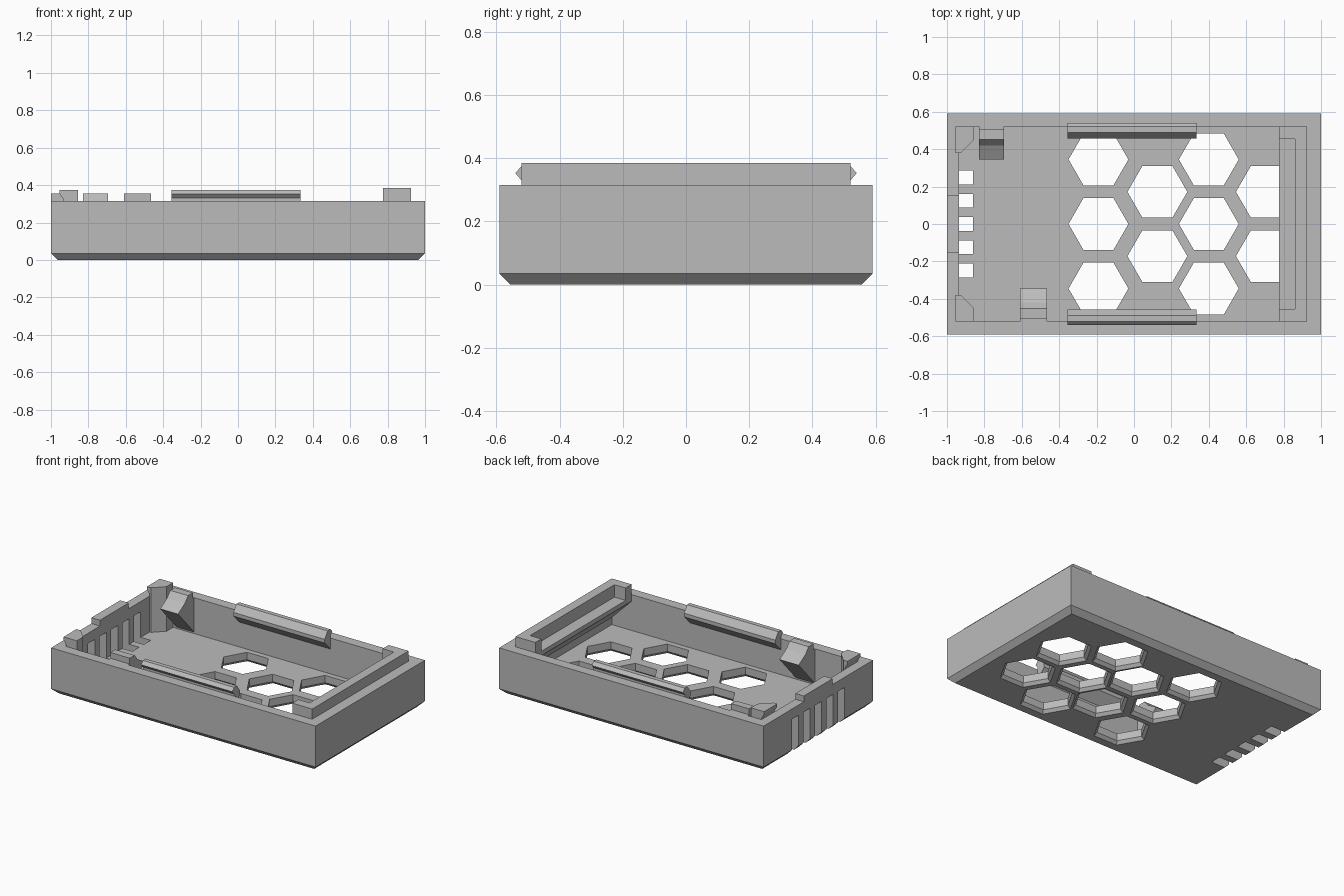
import bpy
import bmesh
from math import cos, sin, pi

cube = bpy.data.objects.get("Cube")
if cube:
    bpy.data.objects.remove(cube, do_unlink=True)

grey = bpy.data.materials.new("plain grey")
grey.use_nodes = True
GREY = (0.5, 0.5, 0.5, 1)
grey.diffuse_color = GREY
grey.node_tree.nodes["Principled BSDF"].inputs["Base Color"].default_value = GREY


def loft(name, *rings):
    """Closed solid skinned through matching rings of points."""
    bm = bmesh.new()
    loops = [[bm.verts.new(p) for p in ring] for ring in rings]
    n = len(loops[0])
    for a, b in zip(loops, loops[1:]):
        for i in range(n):
            j = (i + 1) % n
            bm.faces.new((a[i], a[j], b[j], b[i]))
    bm.faces.new(loops[0][::-1])
    bm.faces.new(loops[-1])
    bmesh.ops.recalc_face_normals(bm, faces=bm.faces)
    mesh = bpy.data.meshes.new(name)
    bm.to_mesh(mesh)
    bm.free()
    mesh.materials.append(grey)
    obj = bpy.data.objects.new(name, mesh)
    bpy.context.collection.objects.link(obj)
    return obj


def rect(x0, x1, y0, y1, z):
    return [(x0, y0, z), (x1, y0, z), (x1, y1, z), (x0, y1, z)]


def box(name, x0, x1, y0, y1, z0, z1):
    return loft(name, rect(x0, x1, y0, y1, z0), rect(x0, x1, y0, y1, z1))


def hexagon(x, y, r, z):
    return [(x + r * cos(i * pi / 3), y + r * sin(i * pi / 3), z) for i in range(6)]


def along_x(name, x0, x1, profile, side=1):
    """Extrude a (y, z) profile along x; side -1 mirrors it to the front."""
    return loft(name, *[[(x, side * y, z) for y, z in profile] for x in (x0, x1)])


def cut(target, cutters):
    for c in cutters:
        mod = target.modifiers.new("cut", "BOOLEAN")
        mod.operation = "DIFFERENCE"
        mod.solver = "EXACT"
        mod.object = c
        bpy.context.view_layer.objects.active = target
        bpy.ops.object.modifier_apply(modifier=mod.name)
        bpy.data.objects.remove(c, do_unlink=True)


RIM, FLOOR = 0.315, 0.07
IN_Y, IN_LEFT, IN_RIGHT = 0.52, -0.935, 0.925

# Tray body with a chamfered base
tray = loft("tray", rect(-0.965, 0.965, -0.555, 0.555, 0),
            rect(-1, 1, -0.59, 0.59, 0.035), rect(-1, 1, -0.59, 0.59, RIM))
cutters = [box("cavity", IN_LEFT, IN_RIGHT, -IN_Y, IN_Y, FLOOR, 0.5)]

# Honeycomb openings, countersunk underneath
for x, rows in ((-0.19, (-0.345, 0, 0.345)), (0.125, (-0.172, 0.172)),
                (0.4, (-0.345, 0, 0.345)), (0.705, (-0.172, 0.172))):
    for y in rows:
        cutters.append(loft("hex_hole", hexagon(x, y, 0.181, -0.001),
                            hexagon(x, y, 0.16, 0.02), hexagon(x, y, 0.16, 0.1)))

# Vent slots through the end wall and floor
for i in range(-2, 3):
    y = i * 0.124
    cutters.append(box("vent_slot", -1.1, -0.86, y - 0.037, y + 0.037, -0.1, 0.245))
cut(tray, cutters)

# Raised tab over the vents
box("vent_tab", -1, IN_LEFT, -0.155, 0.155, RIM, 0.355)

# Sloped ledge and C-shaped lip at the opposite end
shelf = [(0.775, 0.3), (IN_RIGHT, 0.3), (IN_RIGHT, 0.12), (0.775, 0.27)]
loft("end_ledge", *[[(x, y, z) for x, z in shelf] for y in (-IN_Y, IN_Y)])
lip = [(0.775, -IN_Y), (IN_RIGHT, -IN_Y), (IN_RIGHT, IN_Y), (0.775, IN_Y),
       (0.775, 0.455), (0.86, 0.455), (0.86, -0.455), (0.775, -0.455)]
loft("end_lip", *[[(x, y, z) for x, y in lip] for z in (0.3, 0.385)])

snap = [(IN_Y, 0.375), (0.49, 0.375), (0.457, 0.33), (0.457, 0.305),
        (IN_Y, 0.24), (IN_Y, 0.33), (0.54, 0.353)]
wedge = [(0.505, 0.355), (0.453, 0.355), (0.42, 0.315), (0.345, 0.27),
         (IN_Y, 0.08), (IN_Y, RIM), (0.505, RIM)]

for side, label in ((1, "back"), (-1, "front")):
    # Long snap bars on the side walls
    along_x(label + "_snap_bar", -0.355, 0.335, snap, side)
    # Corner posts with an outward hook on top
    post = [(IN_LEFT, IN_Y), (-0.855, IN_Y), (-0.855, 0.45), (-0.925, 0.38), (IN_LEFT, 0.38)]

    def ring(z, reach):
        return [(x - reach if x == IN_LEFT else x, side * y, z) for x, y in post]
    loft(label + "_corner_post", ring(FLOOR, 0), ring(0.325, 0),
         ring(0.355, 0.02), ring(0.375, 0.02))

# Small wedge catches
along_x("back_catch", -0.83, -0.695, wedge)
along_x("front_catch", -0.61, -0.465, wedge, -1)
